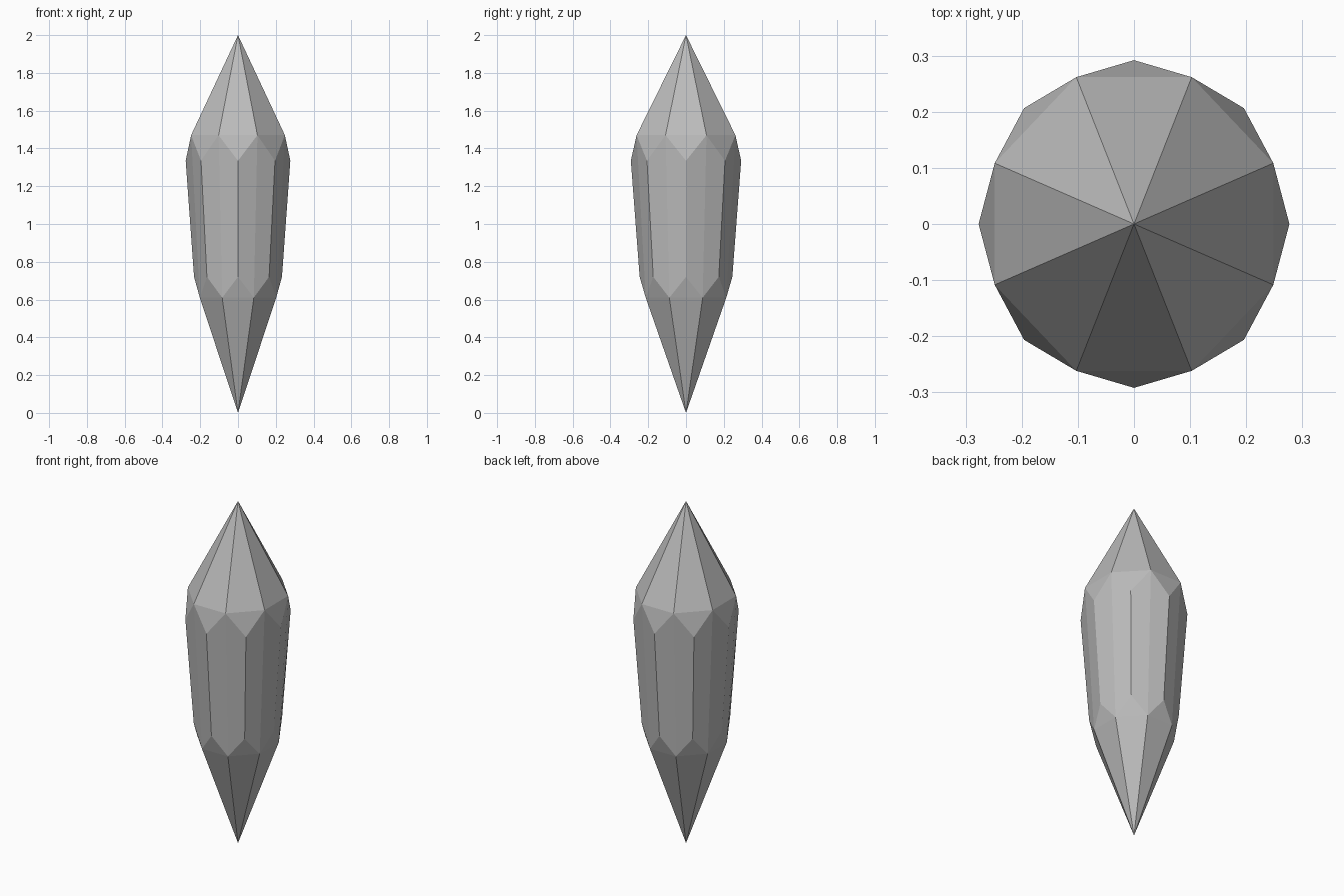
import bpy
import bmesh
from math import cos, sin, pi

cube = bpy.data.objects.get("Cube")
if cube:
    bpy.data.objects.remove(cube, do_unlink=True)

SIDES = 8
WIDTH_X, WIDTH_Y = 0.277, 0.292


def make_material(name, colour):
    mat = bpy.data.materials.new(name)
    mat.use_nodes = True
    mat.diffuse_color = colour
    mat.node_tree.nodes["Principled BSDF"].inputs["Base Color"].default_value = colour
    return mat


def ring(bm, radius, z, offset):
    """Eight corners of a slightly oval ring, turned by a share of one side."""
    verts = []
    for i in range(SIDES):
        a = 2 * pi * (i + offset) / SIDES
        verts.append(bm.verts.new((WIDTH_X * radius * cos(a), WIDTH_Y * radius * sin(a), z)))
    return verts


bm = bmesh.new()

# Tips and the zigzag shoulders at each end of the shaft
tip_low = bm.verts.new((0, 0, 0))
tip_high = bm.verts.new((0, 0, 2))
notch_low = ring(bm, 0.79, 0.61, 0.5)
corner_low = ring(bm, 0.84, 0.72, 0)
corner_high = ring(bm, 1.0, 1.335, 0)
notch_high = ring(bm, 0.97, 1.47, 0.5)

for i in range(SIDES):
    j = (i + 1) % SIDES
    # Shaft panel, folded gently down its middle
    bm.faces.new((corner_low[i], notch_low[i], notch_high[i], corner_high[i]))
    bm.faces.new((notch_low[i], corner_low[j], corner_high[j], notch_high[i]))
    # Small shoulder facets between the panels
    bm.faces.new((corner_high[j], notch_high[j], notch_high[i]))
    bm.faces.new((corner_low[j], notch_low[i], notch_low[j]))
    # Long facets running to the points
    bm.faces.new((notch_high[i], notch_high[j], tip_high))
    bm.faces.new((notch_low[j], notch_low[i], tip_low))

bmesh.ops.recalc_face_normals(bm, faces=bm.faces)
mesh = bpy.data.meshes.new("crystal")
bm.to_mesh(mesh)
bm.free()
mesh.materials.append(make_material("stone grey", (0.5, 0.5, 0.5, 1)))

crystal = bpy.data.objects.new("crystal", mesh)
bpy.context.collection.objects.link(crystal)
